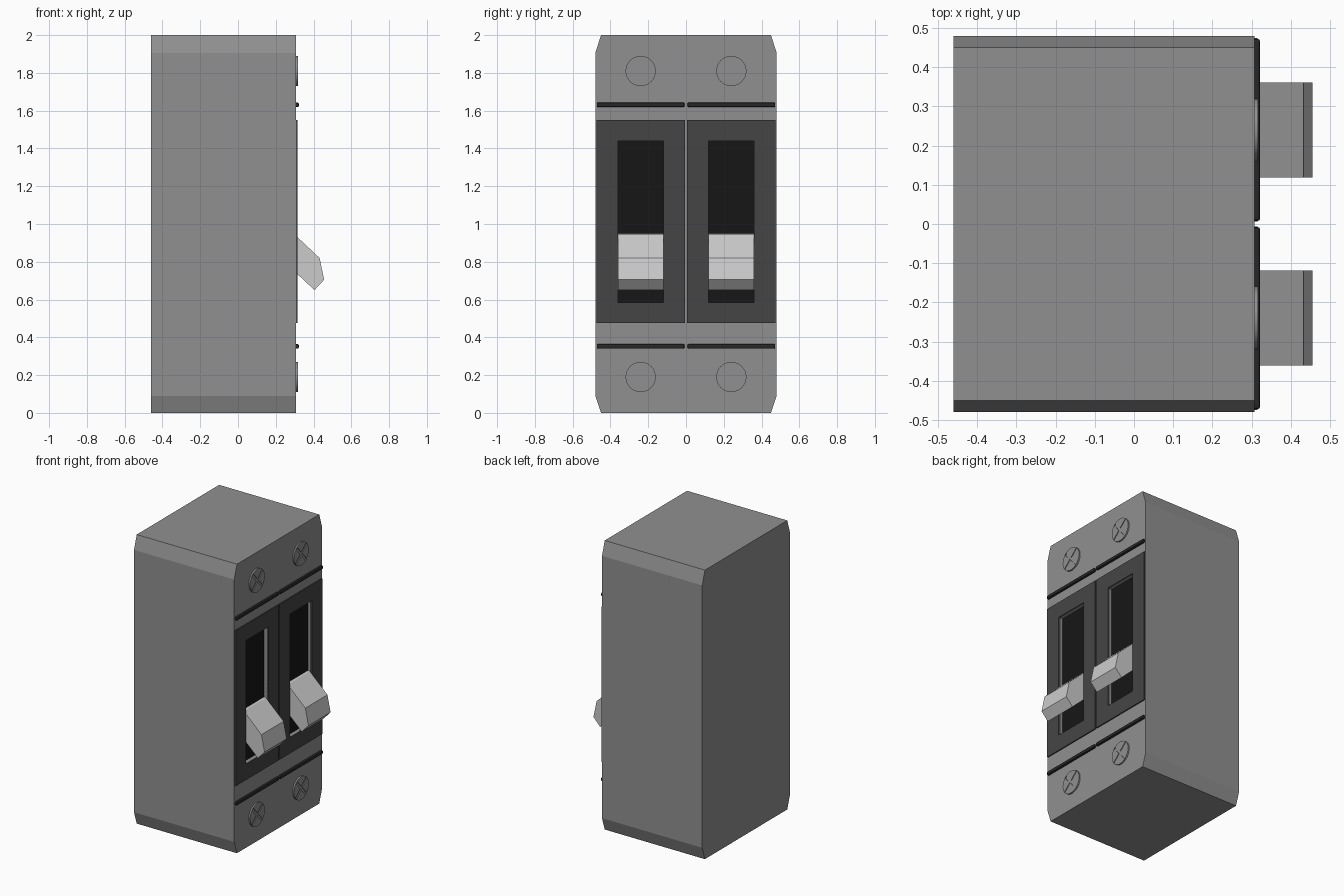
import bpy, bmesh, math
from mathutils import Matrix

if "Cube" in bpy.data.objects:
    bpy.data.objects.remove(bpy.data.objects["Cube"])


def material(name, v):
    m = bpy.data.materials.new(name)
    m.diffuse_color = (v, v, v, 1)
    m.use_nodes = True
    m.node_tree.nodes["Principled BSDF"].inputs["Base Color"].default_value = m.diffuse_color
    return m


CASE = material("case_grey", 0.28)
FRAME = material("frame_dark", 0.06)
STRIP = material("strip_dark", 0.02)
BLACK = material("slot_black", 0.008)


def finish(name, bm, mat=None):
    bmesh.ops.recalc_face_normals(bm, faces=bm.faces)
    me = bpy.data.meshes.new(name)
    bm.to_mesh(me)
    bm.free()
    ob = bpy.data.objects.new(name, me)
    bpy.context.collection.objects.link(ob)
    if mat:
        me.materials.append(mat)
    return ob


def box(name, x, y, z, mat=None, bevel=0):
    bm = bmesh.new()
    bmesh.ops.create_cube(bm, size=1)
    for v in bm.verts:
        for i, (a, b) in enumerate((x, y, z)):
            v.co[i] = a if v.co[i] < 0 else b
    if bevel:
        bmesh.ops.bevel(bm, geom=bm.edges[:], offset=bevel, segments=2,
                        profile=0.5, affect='EDGES')
    return finish(name, bm, mat)


def prism(name, points, offset, mat=None):
    bm = bmesh.new()
    face = bm.faces.new([bm.verts.new(p) for p in points])
    ext = bmesh.ops.extrude_face_region(bm, geom=[face], use_keep_orig=True)
    verts = [g for g in ext["geom"] if isinstance(g, bmesh.types.BMVert)]
    bmesh.ops.translate(bm, verts=verts, vec=offset)
    return finish(name, bm, mat)


def cut(target, cutter):
    cutter.hide_render = True
    mod = target.modifiers.new("cut", 'BOOLEAN')
    mod.operation = 'DIFFERENCE'
    mod.solver = 'EXACT'
    mod.object = cutter
    bpy.context.view_layer.objects.active = target
    bpy.ops.object.modifier_apply(modifier=mod.name)


# case with chamfered long edges
half = [(0.45, 0), (0.48, 0.09), (0.48, 1.905), (0.45, 2)]
outline = half + [(-y, z) for y, z in reversed(half)]
case = prism("case", [(-0.46, y, z) for y, z in outline], (0.767, 0, 0), CASE)


def screw(name, y, z):
    bm = bmesh.new()
    bmesh.ops.create_cone(bm, cap_ends=True, segments=32, radius1=0.08,
                          radius2=0.08, depth=0.016,
                          matrix=Matrix.Translation((0.309, y, z)) @ Matrix.Rotation(math.pi / 2, 4, 'Y'))
    head = finish(name, bm, CASE)
    # crossed driver slots
    for angle in (42, 132):
        slot = box("slot_cutter", (-0.01, 0.01), (-0.076, 0.076), (-0.008, 0.008))
        slot.data.transform(Matrix.Translation((0.322, y, z)) @ Matrix.Rotation(math.radians(angle), 4, 'X'))
        cut(head, slot)
        bpy.data.objects.remove(slot)
    head.select_set(True)
    bpy.context.view_layer.objects.active = head
    bpy.ops.object.shade_smooth_by_angle(angle=math.radians(30))
    head.select_set(False)


for side, c in (("left", -0.24), ("right", 0.24)):
    # dark front frame and the window recessed through it
    frame = box(side + "_frame", (0.300, 0.315), (c - 0.234, c + 0.234), (0.475, 1.55), FRAME)
    window = box("window_cutter", (0.27, 0.4), (c - 0.121, c + 0.121), (0.585, 1.44))
    cut(case, window)
    cut(frame, window)
    bpy.data.objects.remove(window)
    box(side + "_window_floor", (0.265, 0.283), (c - 0.121, c + 0.121), (0.585, 1.44), BLACK)

    # toggle lever
    profile = [(0.28, 0.95), (0.298, 0.946), (0.432, 0.82), (0.456, 0.705), (0.405, 0.65), (0.28, 0.767)]
    prism(side + "_lever", [(x, c - 0.121, z) for x, z in profile], (0, 0.242, 0))

    for level, strip_z, screw_z in (("lower", 0.352, 0.19), ("upper", 1.631, 1.81)):
        box(f"{side}_{level}_strip", (0.297, 0.322), (c - 0.232, c + 0.232),
            (strip_z - 0.012, strip_z + 0.012), STRIP, 0.006)
        screw(f"{side}_{level}_screw", c, screw_z)
